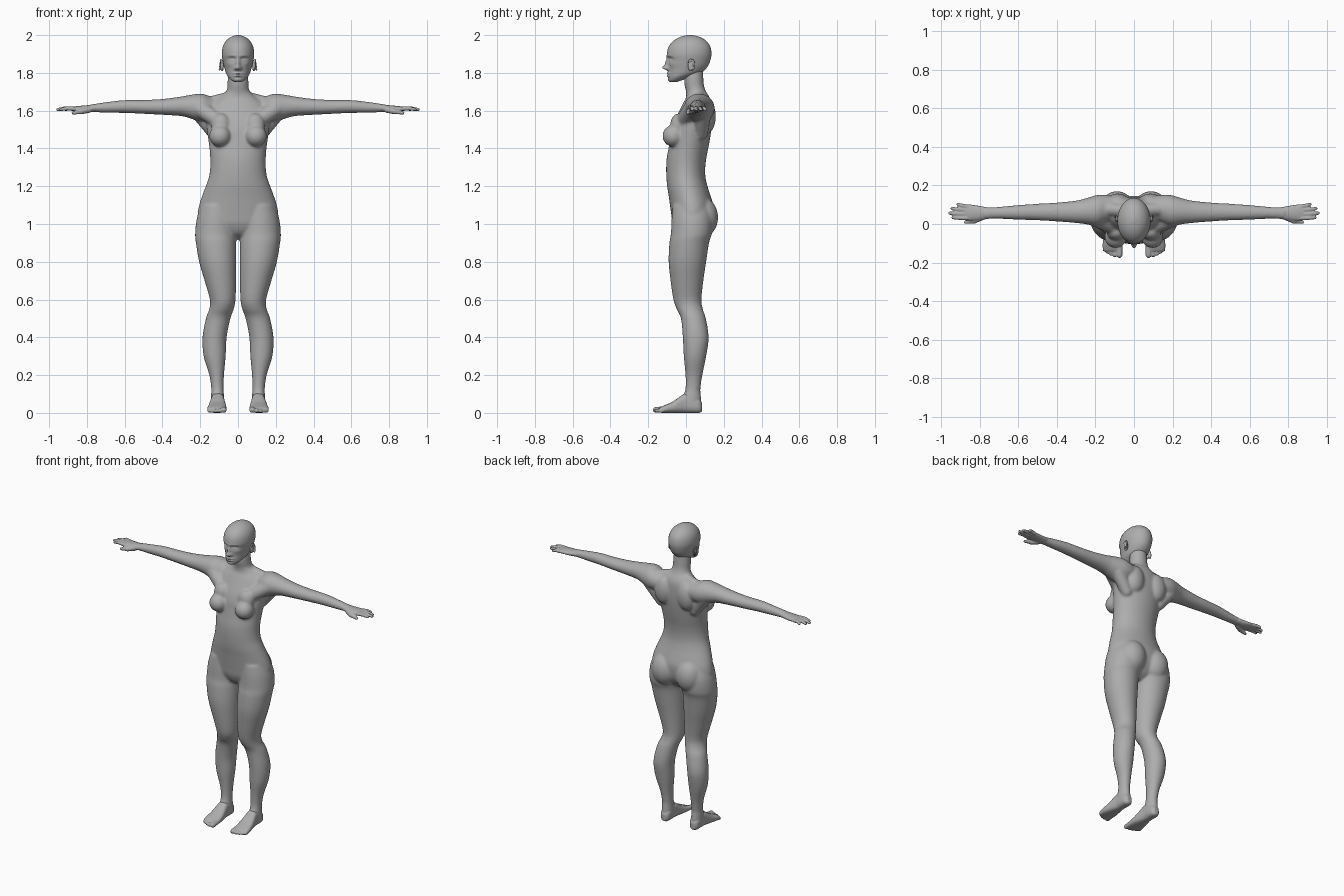
import bpy, bmesh, math
from mathutils import Vector, Matrix

grey = bpy.data.materials.new("plain grey")
grey.diffuse_color = (0.42, 0.42, 0.42, 1)


def smooth_rows(rows, steps):
    # Catmull-Rom interpolation between the cross-sections
    out = []
    for i in range(len(rows) - 1):
        p0, p1 = rows[max(i - 1, 0)], rows[i]
        p2, p3 = rows[i + 1], rows[min(i + 2, len(rows) - 1)]
        for s in range(steps):
            t = s / steps
            out.append([0.5 * (2 * b + (c - a) * t + (2 * a - 5 * b + 4 * c - d) * t * t
                               + (3 * b - a - 3 * c + d) * t ** 3)
                        for a, b, c, d in zip(p0, p1, p2, p3)])
    return out + [list(rows[-1])]


def loft(bm, axis, rows, segs=40, steps=5, power=1.0):
    # each row: position on the axis, then low/high bounds on the other two axes
    others = [k for k in range(3) if k != axis]
    rings = []
    for pos, a0, a1, b0, b1 in smooth_rows(rows, steps):
        ring = []
        for i in range(segs):
            t = math.tau * i / segs
            c, s = math.cos(t), math.sin(t)
            c = math.copysign(abs(c) ** power, c)
            s = math.copysign(abs(s) ** power, s)
            co = [0, 0, 0]
            co[axis] = pos
            co[others[0]] = (a0 + a1) / 2 + c * (a1 - a0) / 2
            co[others[1]] = (b0 + b1) / 2 + s * (b1 - b0) / 2
            ring.append(bm.verts.new(co))
        rings.append(ring)
    faces = [bm.faces.new(rings[0]), bm.faces.new(rings[-1][::-1])]
    for r, q in zip(rings, rings[1:]):
        for i in range(segs):
            j = (i + 1) % segs
            faces.append(bm.faces.new((r[i], q[i], q[j], r[j])))
    bmesh.ops.recalc_face_normals(bm, faces=faces)


def ball(bm, center, radii):
    m = Matrix.Translation(center) @ Matrix.Diagonal((*radii, 1))
    bmesh.ops.create_uvsphere(bm, u_segments=24, v_segments=16, radius=1, matrix=m)


def capsule(bm, p0, p1, r0, r1):
    p0, p1 = Vector(p0), Vector(p1)
    d = p1 - p0
    m = Matrix.Translation((p0 + p1) / 2) @ d.to_track_quat('Z', 'Y').to_matrix().to_4x4()
    bmesh.ops.create_cone(bm, cap_ends=True, segments=20, radius1=r0, radius2=r1,
                          depth=d.length, matrix=m)
    ball(bm, p0, (r0,) * 3)
    ball(bm, p1, (r1,) * 3)


def finish(name, bm, voxel=None, relax=0, mirror=True):
    me = bpy.data.meshes.new(name)
    for f in bm.faces:
        f.smooth = True
    bm.to_mesh(me)
    bm.free()
    me.materials.append(grey)
    ob = bpy.data.objects.new(name, me)
    bpy.context.collection.objects.link(ob)
    if mirror:
        ob.modifiers.new("mirror", 'MIRROR').use_mirror_merge = False
    if voxel:
        r = ob.modifiers.new("fuse", 'REMESH')
        r.mode, r.voxel_size, r.use_smooth_shade = 'VOXEL', voxel, True
        s = ob.modifiers.new("relax", 'SMOOTH')
        s.factor, s.iterations = 0.5, relax
    return ob


# body: torso and neck, then one arm and one leg that are mirrored and fused
bm = bmesh.new()
torso = [(.92, .02, 0, .06), (.95, .10, -.045, .10), (1.0, .195, -.07, .132),
         (1.05, .213, -.078, .143), (1.1, .206, -.085, .144), (1.15, .19, -.092, .13),
         (1.2, .171, -.10, .114), (1.25, .154, -.104, .103), (1.3, .147, -.105, .102),
         (1.35, .147, -.102, .108), (1.4, .151, -.093, .118), (1.45, .158, -.085, .127),
         (1.5, .165, -.077, .134), (1.55, .17, -.06, .138), (1.6, .166, -.035, .138),
         (1.64, .14, -.015, .135), (1.67, .10, 0, .125), (1.70, .064, 0, .107),
         (1.73, .056, -.007, .096), (1.77, .055, -.01, .092), (1.82, .05, -.01, .09)]
loft(bm, 2, [(z, -w, w, f, b) for z, w, f, b in torso])
leg = [(1.1, .02, .195, -.07, .12), (1.03, .011, .218, -.076, .14),
       (.95, .01, .227, -.08, .137), (.9, .01, .223, -.088, .122),
       (.8, .009, .206, -.092, .107), (.7, .01, .177, -.082, .092),
       (.6, .013, .149, -.067, .082), (.55, .022, .152, -.05, .089),
       (.5, .04, .17, -.027, .105), (.4, .06, .188, -.017, .12),
       (.3, .065, .182, -.012, .107), (.2, .074, .152, -.003, .087),
       (.13, .076, .142, -.003, .077), (.09, .074, .143, -.016, .079),
       (.05, .072, .143, -.03, .083), (.02, .075, .14, -.03, .078)]
loft(bm, 2, leg)
arm = [(.08, .085, 1.61, .05, .05), (.14, .08, 1.61, .07, .063),
       (.19, .07, 1.615, .08, .075), (.25, .066, 1.621, .067, .063),
       (.3, .063, 1.623, .058, .052), (.4, .062, 1.62, .049, .042),
       (.5, .062, 1.62, .043, .037), (.6, .06, 1.622, .038, .034),
       (.7, .058, 1.617, .031, .028), (.76, .056, 1.614, .03, .022),
       (.79, .056, 1.612, .033, .019)]
loft(bm, 0, [(x, y - a, y + a, z - b, z + b) for x, y, z, a, b in arm])
ball(bm, (.095, -.067, 1.466), (.058, .058, .057))            # bust
ball(bm, (.09, -.042, 1.52), (.052, .042, .065))
ball(bm, (.088, .09, 1.035), (.086, .08, .105))               # seat
ball(bm, (.085, .113, 1.57), (.062, .045, .09))               # shoulder blade
capsule(bm, (.08, -.025, 1.53), (.2, .03, 1.61), .04, .045)   # chest fold
capsule(bm, (.125, .08, 1.48), (.2, .09, 1.585), .036, .045)  # back fold
capsule(bm, (.045, .07, 1.677), (.17, .08, 1.627), .026, .042)  # neck slope
finish("body", bm, .007, 10)

# hands: palm, four fingers and a thumb
bm = bmesh.new()
loft(bm, 0, [(.75, .027, .085, 1.594, 1.634), (.785, .022, .091, 1.592, 1.63),
             (.82, .018, .097, 1.592, 1.627), (.855, .018, .102, 1.596, 1.624),
             (.882, .022, .1, 1.599, 1.62)])
for y0, y1, tip in ((.03, .033, .945), (.05, .056, .962), (.071, .08, .95), (.09, .102, .92)):
    mid = ((.87 + tip) / 2, (y0 + y1) / 2, 1.612)
    capsule(bm, (.865, y0, 1.61), mid, .0115, .0105)
    capsule(bm, mid, (tip - .008, y1, 1.606), .0105, .0085)
capsule(bm, (.79, .035, 1.605), (.83, .015, 1.595), .017, .014)
capsule(bm, (.83, .015, 1.595), (.872, .01, 1.588), .013, .009)
finish("hands", bm, .004, 3)

# feet: arched loft with five toes
bm = bmesh.new()
loft(bm, 1, [(.086, .092, .122, .008, .05), (.07, .078, .137, 0, .075),
             (.04, .073, .142, 0, .095), (0, .072, .143, 0, .105),
             (-.03, .068, .149, 0, .088), (-.07, .062, .157, 0, .06),
             (-.11, .06, .163, 0, .042), (-.14, .064, .16, .001, .028)], power=.75)
for x, tip, r in ((.075, -.176, .0155), (.099, -.172, .0115), (.119, -.165, .011),
                  (.137, -.155, .0105), (.152, -.143, .01)):
    capsule(bm, (x, -.115, r + .005), (x, tip + r, r), r, r)
finish("feet", bm, .005, 3)

# head: lofted skull, with the face raised and sunk by soft bumps
bm = bmesh.new()
skull = [(1.752, .02, -.083, -.045), (1.762, .036, -.091, -.015), (1.78, .053, -.093, .03),
         (1.8, .064, -.093, .08), (1.83, .073, -.093, .112), (1.86, .08, -.096, .127),
         (1.9, .086, -.101, .135), (1.94, .08, -.091, .128), (1.97, .063, -.066, .106),
         (1.99, .038, -.032, .073), (2.0, .01, .008, .035)]
loft(bm, 2, [(z, -w, w, f, b) for z, w, f, b in skull], 112, 9)
bumps = [(0, 1.827, .010, .009, .026), (0, 1.85, .008, .017, .015),    # nose
         (.013, 1.823, .006, .006, .010),                              # nostril
         (0, 1.797, .018, .004, .009), (0, 1.784, .015, .004, .009),   # lips
         (0, 1.762, .014, .008, .004), (.05, 1.845, .014, .012, .004),  # chin, cheek
         (.032, 1.873, .014, .009, -.013), (.032, 1.868, .009, .005, .007),  # eye
         (.03, 1.89, .017, .005, .004)]                                # brow
for v in bm.verts:
    if v.co.y < 0:
        x, z = abs(v.co.x), v.co.z
        v.co.y -= sum(h * math.exp(-((x - bx) / sx) ** 2 / 2 - ((z - bz) / sz) ** 2 / 2)
                      for bx, bz, sx, sz, h in bumps)
finish("head", bm, mirror=False)

# ears: flat shell with rim and lobe
bm = bmesh.new()
ball(bm, (.084, .025, 1.838), (.009, .016, .03))
rim = [(.094 - .004 * math.cos(t), .028 + .017 * math.sin(t), 1.842 + .028 * math.cos(t))
       for t in (-.9, -.2, .5, 1.2, 1.9, 2.7)]
for a, b in zip(rim, rim[1:]):
    capsule(bm, a, b, .005, .005)
finish("ears", bm, .003, 3)
